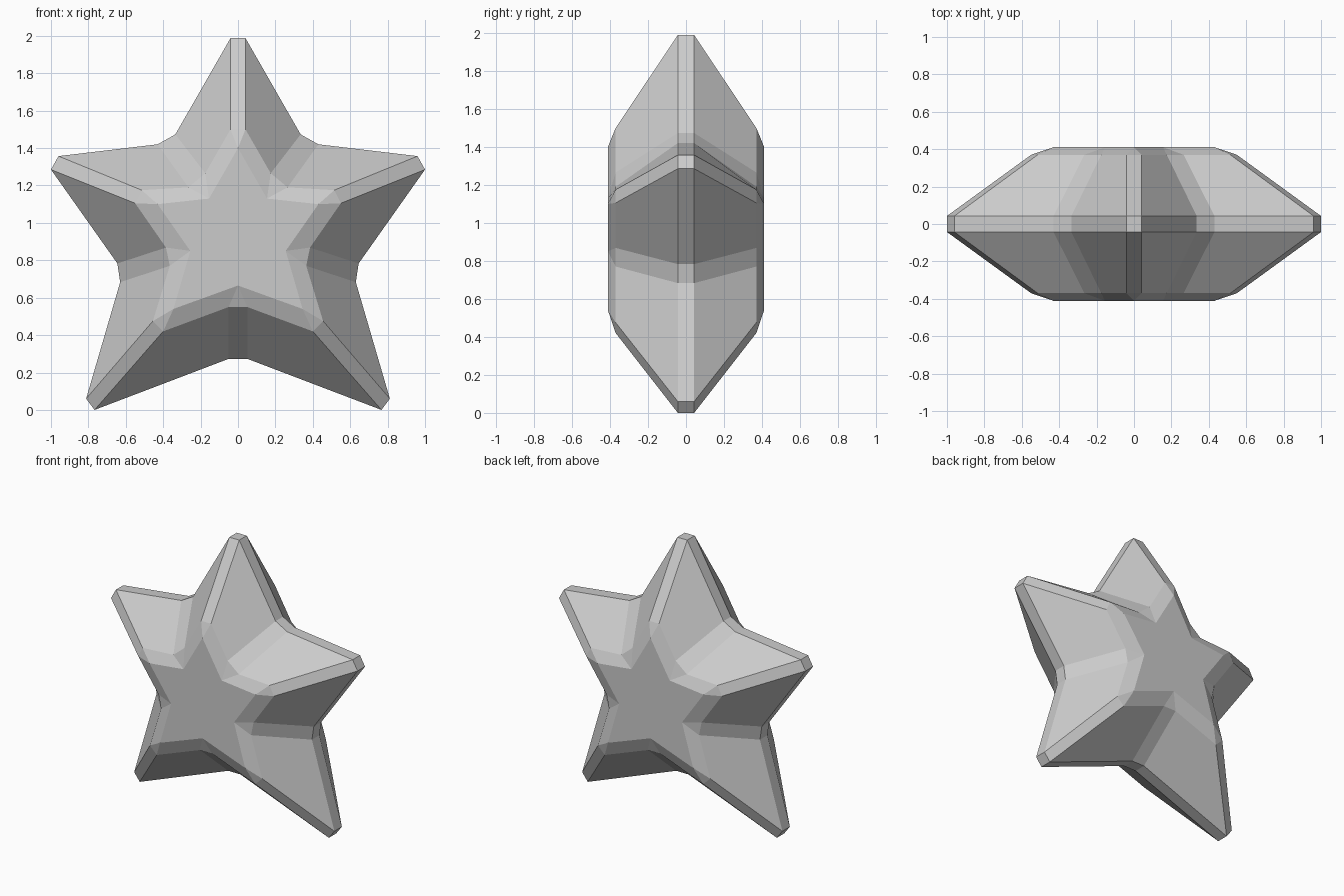
import bpy
import bmesh

if "Cube" in bpy.data.objects:
    bpy.data.objects.remove(bpy.data.objects["Cube"])

# Right-hand half outlines (x, z), clockwise from the top tip
OUTER = [(.04, 1.988), (.335, 1.473), (.43, 1.42), (.96, 1.357), (1, 1.285),
         (.645, .783), (.63, .683), (.812, .06), (.767, 0), (.05, .273)]
MIDDLE = [(.04, 1.5), (.175, 1.265), (.265, 1.19), (.515, 1.175), (.55, 1.105),
          (.385, .868), (.365, .77), (.455, .475), (.4, .42), (.05, .55)]
FACE = [(0, 1.40), (.155, 1.13), (.43, 1.10), (.255, .85), (.345, .54), (0, .665)]
# Each sharp corner of the face fans out to a bevelled pair
FACE_PAIRED = [FACE[(i + 1) // 2] for i in range(10)]

bm = bmesh.new()


def ring(half, y):
    """Close a half outline by mirroring it across x = 0."""
    full = half + [(-x, z) for x, z in reversed(half)]
    return [bm.verts.new((x, y, z)) for x, z in full]


# Rings from front to back
layers = [(FACE_PAIRED, -.411), (MIDDLE, -.37), (OUTER, -.043),
          (OUTER, .043), (MIDDLE, .37), (FACE_PAIRED, .411)]
rings = [ring(half, y) for half, y in layers]

# Bevels, sloping sides and rim
for a, b in zip(rings, rings[1:]):
    for i in range(20):
        j = (i + 1) % 20
        bm.faces.new((a[i], a[j], b[j], b[i]))

# Flat star caps
bm.faces.new(rings[0])
bm.faces.new(rings[-1])

bmesh.ops.remove_doubles(bm, verts=bm.verts[:], dist=.001)
bmesh.ops.recalc_face_normals(bm, faces=bm.faces[:])

mesh = bpy.data.meshes.new("star")
bm.to_mesh(mesh)
bm.free()
star = bpy.data.objects.new("star", mesh)
bpy.context.collection.objects.link(star)
